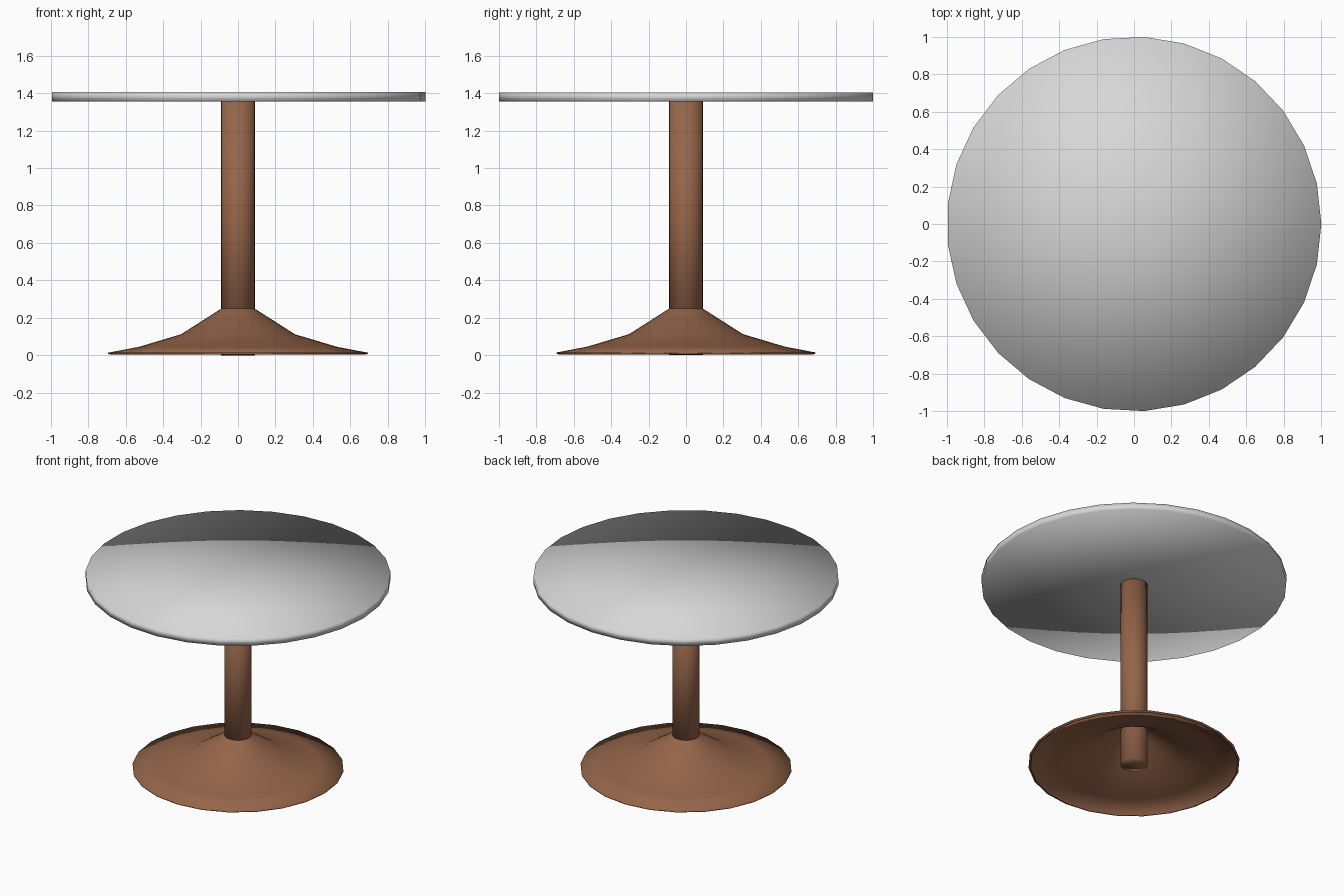
import bpy, bmesh, math

if "Cube" in bpy.data.objects:
    bpy.data.objects.remove(bpy.data.objects["Cube"])


def material(name, rgb):
    m = bpy.data.materials.new(name)
    m.diffuse_color = (*rgb, 1.0)
    m.use_nodes = True
    m.node_tree.nodes["Principled BSDF"].inputs["Base Color"].default_value = m.diffuse_color
    return m


def lathe(name, profile, sides, mat, sharp_angle=None, offset=0.0):
    """Revolve (radius, z) points around z; radius 0 makes a pole vertex."""
    bm = bmesh.new()
    rings = []
    for r, z in profile:
        if r == 0:
            rings.append([bm.verts.new((0, 0, z))] * sides)
        else:
            rings.append([bm.verts.new((r * math.cos(2 * math.pi * i / sides + offset),
                                        r * math.sin(2 * math.pi * i / sides + offset), z))
                          for i in range(sides)])
    for low, high in zip(rings, rings[1:]):
        for i in range(sides):
            j = (i + 1) % sides
            quad = list(dict.fromkeys((low[i], low[j], high[j], high[i])))
            bm.faces.new(quad).smooth = True
    if sharp_angle is not None:
        for e in bm.edges:
            if len(e.link_faces) == 2 and e.calc_face_angle() > sharp_angle:
                e.smooth = False
    mesh = bpy.data.meshes.new(name)
    bm.to_mesh(mesh)
    bm.free()
    mesh.materials.append(mat)
    obj = bpy.data.objects.new(name, mesh)
    bpy.context.collection.objects.link(obj)
    return obj


pale = material("pale grey", (0.68, 0.68, 0.68))
brown = material("warm brown", (0.30, 0.130, 0.068))

# Round top: 29 sides, normals smoothed over the rim
lathe("table_top", [(0, 1.355), (1, 1.355), (1, 1.405), (0, 1.405)], 29, pale)

# Column, running down inside the hollow foot to the floor
lathe("column", [(0, 0), (0.09, 0), (0.09, 1.356), (0, 1.356)], 24, brown, math.radians(40))

# Hollow flared foot with a thin rim
lathe("foot", [(0.68, 0.004), (0.693, 0.008), (0.693, 0.014), (0.53, 0.045),
               (0.305, 0.112), (0.088, 0.25)], 24, brown, math.radians(50))
